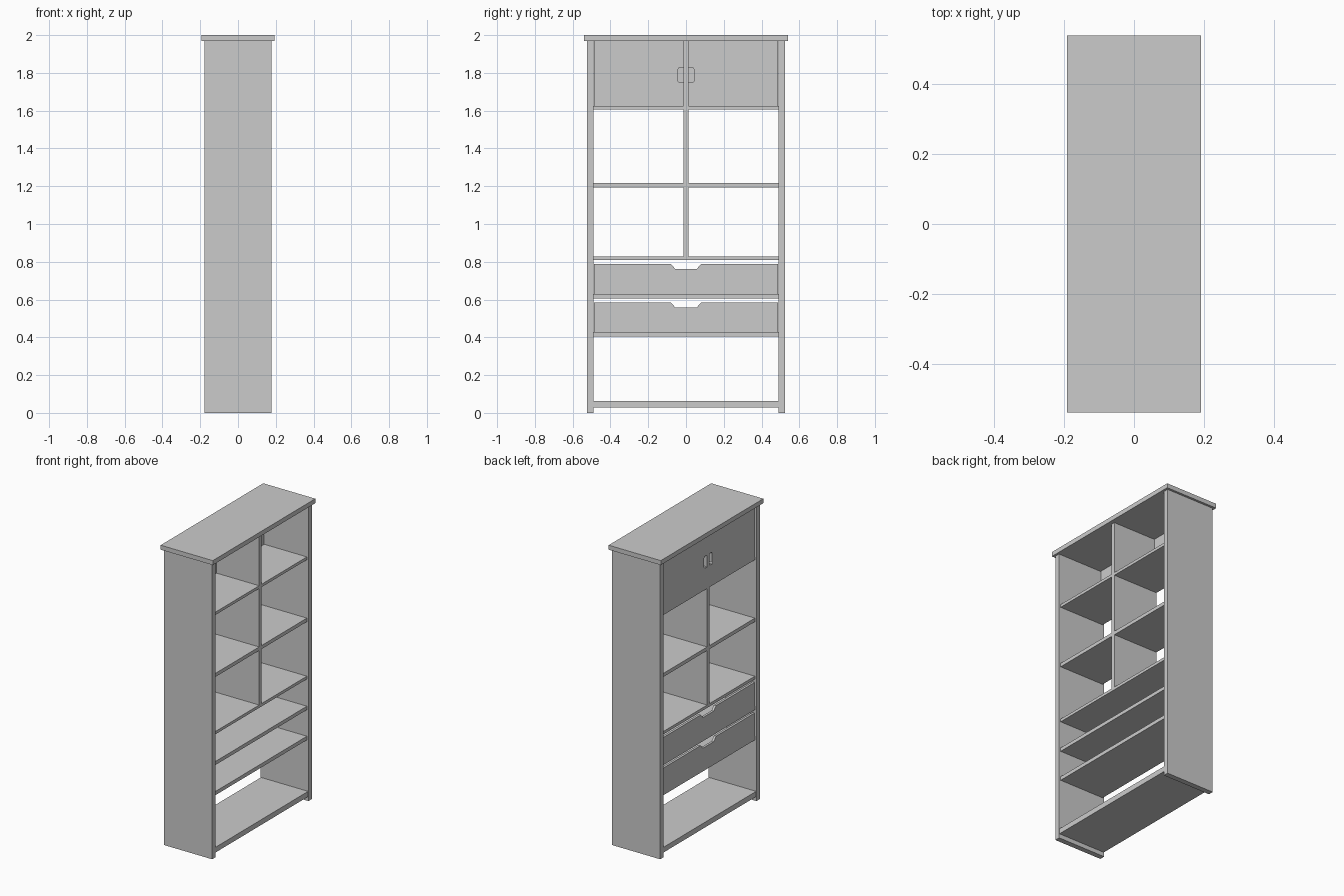
import bpy, bmesh

if "Cube" in bpy.data.objects:
    bpy.data.objects.remove(bpy.data.objects["Cube"])


def prism(name, profile, x0, x1, open_front=None):
    """Extrude a closed (y, z) profile along x."""
    bm = bmesh.new()
    face = bm.faces.new([bm.verts.new((x0, y, z)) for y, z in profile])
    ext = bmesh.ops.extrude_face_region(bm, geom=[face], use_keep_orig=True)
    moved = [g for g in ext["geom"] if isinstance(g, bmesh.types.BMVert)]
    bmesh.ops.translate(bm, verts=moved, vec=(x1 - x0, 0, 0))
    bmesh.ops.recalc_face_normals(bm, faces=bm.faces)
    if open_front:
        bm.faces.ensure_lookup_table()
        bmesh.ops.delete(bm, geom=[f for f in bm.faces if open_front(f)],
                         context="FACES")
    mesh = bpy.data.meshes.new(name)
    bm.to_mesh(mesh)
    bm.free()
    ob = bpy.data.objects.new(name, mesh)
    bpy.context.collection.objects.link(ob)
    return ob


def board(name, x0, x1, y0, y1, z0, z1):
    return prism(name, [(y0, z0), (y1, z0), (y1, z1), (y0, z1)], x0, x1)


D = 0.177      # half depth of the side panels
S = 0.165      # half depth of the inset boards
IN = 0.490     # inner face of the side panels
H = 0.013      # half thickness of the divider

# Carcass
board("top_board", -0.192, 0.192, -0.54, 0.54, 1.97, 2.0)
board("bottom_board", -D + 0.003, D - 0.003, -IN, IN, 0.029, 0.064)
board("centre_divider", -S, S, -H, H, 0.829, 1.97)

# Full width shelves
for name, z0, z1 in (("lower_drawer_shelf", 0.404, 0.429),
                     ("upper_drawer_shelf", 0.605, 0.629),
                     ("middle_shelf", 0.810, 0.829)):
    board(name, -S, S, -IN, IN, z0, z1)

# Drawer fronts with a finger notch in the top edge
for name, z0, z1 in (("lower_drawer_front", 0.429, 0.585),
                     ("upper_drawer_front", 0.629, 0.789)):
    n = z1 - 0.027
    prism(name, [(-0.488, z0), (0.488, z0), (0.488, z1), (0.08, z1),
                 (0.057, n), (-0.057, n), (-0.08, z1), (-0.488, z1)],
          -S, -S + 0.016)

# Parts repeated on both sides
for side, s in (("left", 1), ("right", -1)):
    board(side + "_side_panel", -D, D, s * IN, s * 0.525, 0.0, 1.97)
    for name, z0, z1 in (("_lower_shelf", 1.192, 1.216),
                         ("_upper_shelf", 1.605, 1.624)):
        board(side + name, -S, S, s * H, s * IN, z0, z1)

    # Door with a chamfered hand hole beside the divider
    grip = [(s * H, 1.748), (s * 0.038, 1.748), (s * 0.045, 1.757),
            (s * 0.045, 1.820), (s * 0.038, 1.829), (s * H, 1.829)]
    prism(side + "_door",
          [(s * H, 1.624), (s * 0.488, 1.624), (s * 0.488, 1.97), (s * H, 1.97)]
          + grip[::-1], -S, -S + 0.016)

    # Recessed cup behind the hand hole, open to the outside
    cup = prism(side + "_door_grip_cup", grip, -S + 0.002, -S + 0.032,
                lambda f: f.normal.x < -0.9 or f.normal.y * s < -0.9)
    mod = cup.modifiers.new("wall", "SOLIDIFY")
    mod.thickness = 0.002
